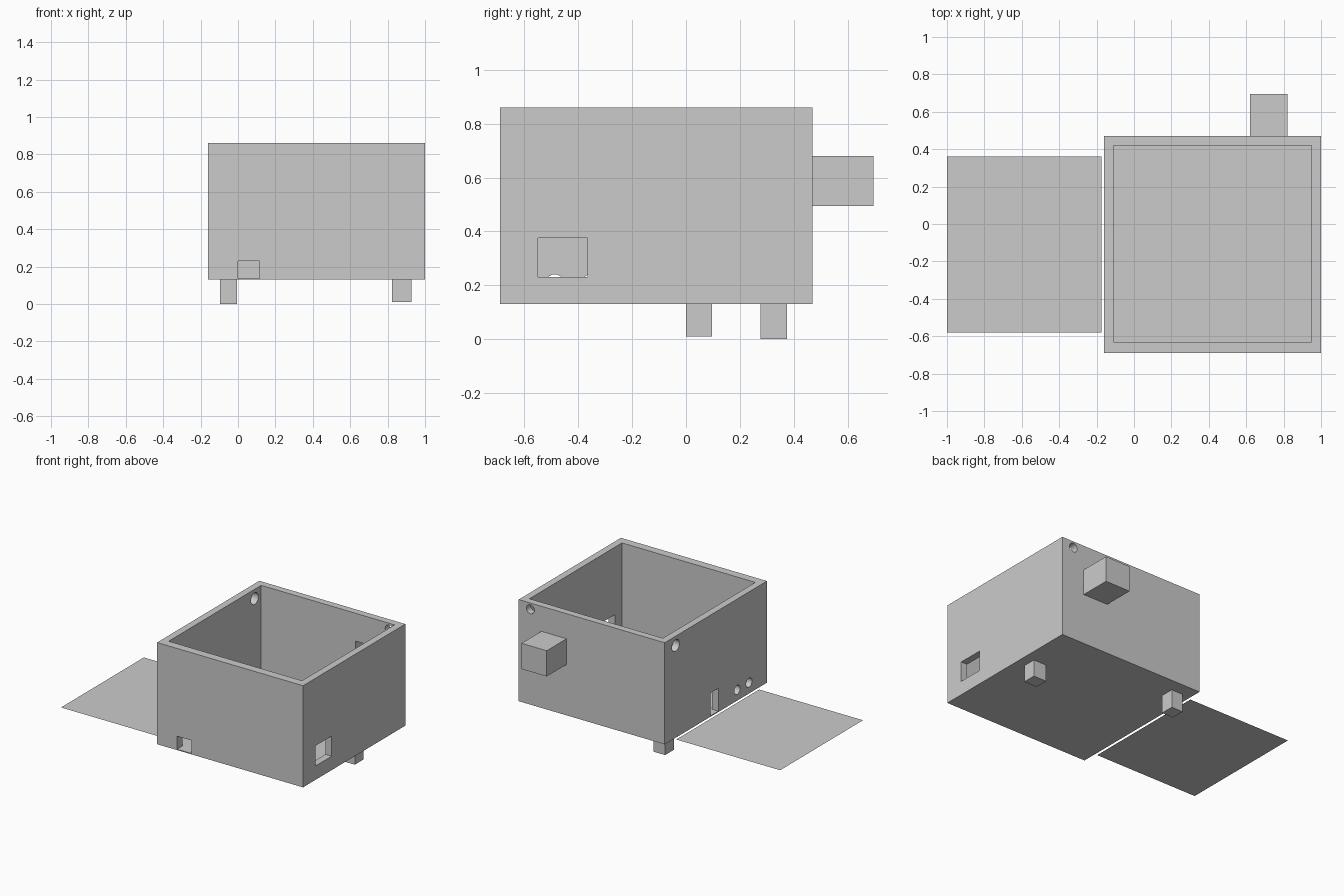
import bpy
from math import pi

if "Cube" in bpy.data.objects:
    bpy.data.objects.remove(bpy.data.objects["Cube"])


def box(name, x, y, z):
    """Box from (min, max) ranges on each axis."""
    bpy.ops.mesh.primitive_cube_add(size=1, location=[sum(r) / 2 for r in (x, y, z)])
    ob = bpy.context.object
    ob.name = name
    ob.scale = [r[1] - r[0] for r in (x, y, z)]
    bpy.ops.object.transform_apply(location=False, rotation=False, scale=True)
    return ob


def tube(name, center, radius, rotation):
    bpy.ops.mesh.primitive_cylinder_add(vertices=32, radius=radius, depth=0.2,
                                        location=center, rotation=rotation)
    bpy.context.object.name = name
    return bpy.context.object


def cut(target, cutters):
    """Subtract each cutter from the target and discard it."""
    for c in cutters:
        m = target.modifiers.new("cut", 'BOOLEAN')
        m.operation, m.solver, m.object = 'DIFFERENCE', 'EXACT', c
        bpy.context.view_layer.objects.active = target
        bpy.ops.object.modifier_apply(modifier=m.name)
        bpy.data.objects.remove(c)


FLOOR = 0.137
ALONG_X, ALONG_Y = (0, pi / 2, 0), (pi / 2, 0, 0)

# open-topped enclosure with thin floor
case = box("enclosure", (-0.16, 1.0), (-0.69, 0.47), (0.13, 0.86))
cut(case, [
    box("cavity", (-0.11, 0.95), (-0.63, 0.42), (FLOOR, 1.0)),
    # rectangular openings: front notch, right window, left slot, back port
    box("front_notch", (0.0, 0.115), (-0.8, -0.58), (FLOOR, 0.23)),
    box("right_window", (0.9, 1.1), (-0.55, -0.365), (0.23, 0.375)),
    box("left_slot", (-0.25, -0.06), (-0.138, -0.05), (FLOOR, 0.30)),
    box("back_port", (0.64, 0.80), (0.37, 0.55), (0.515, 0.66)),
    # round holes
    tube("left_high_hole", (-0.135, 0.346, 0.793), 0.042, ALONG_X),
    tube("left_low_hole_a", (-0.135, -0.352, 0.208), 0.033, ALONG_X),
    tube("left_low_hole_b", (-0.135, -0.487, 0.208), 0.033, ALONG_X),
    tube("back_hole", (0.907, 0.445, 0.815), 0.032, ALONG_Y),
])
bpy.context.view_layer.objects.active = case
case.select_set(True)
bpy.ops.object.shade_smooth_by_angle()

# hollow box on the back, open toward the enclosure
duct = box("back_box", (0.62, 0.82), (0.47, 0.695), (0.495, 0.68))
cut(duct, [box("duct_cavity", (0.64, 0.80), (0.4, 0.69), (0.515, 0.66))])

# two feet reaching just through the floor
box("left_foot", (-0.097, -0.005), (0.277, 0.375), (0.0, 0.142))
box("right_foot", (0.824, 0.928), (0.0, 0.097), (0.01, 0.142))

# flat sheet lying beside the enclosure
bpy.ops.mesh.primitive_plane_add(size=1, location=(-0.5875, -0.11, 0.127))
sheet = bpy.context.object
sheet.name = "side_sheet"
sheet.scale = (0.825, 0.94, 1)
bpy.ops.object.transform_apply(location=False, rotation=False, scale=True)
